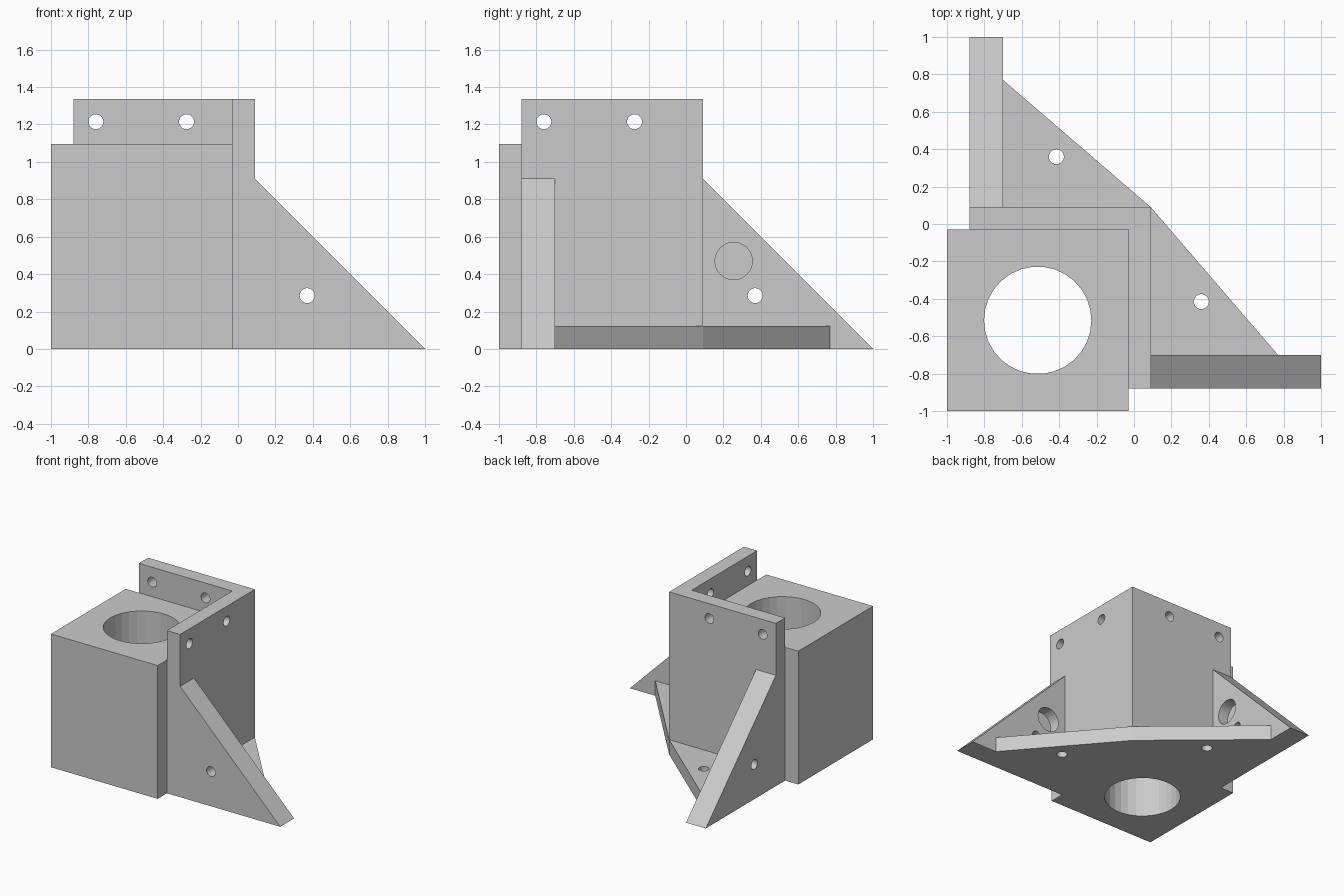
import bpy, bmesh, math
from mathutils import Vector

old = bpy.data.objects.get("Cube")
if old:
    bpy.data.objects.remove(old, do_unlink=True)

grey = bpy.data.materials.new("plain_grey")
grey.use_nodes = True
grey.diffuse_color = (0.6, 0.6, 0.6, 1)
grey.node_tree.nodes["Principled BSDF"].inputs["Base Color"].default_value = (0.6, 0.6, 0.6, 1)


# Orientations: profile (u, v) swept along w
def flat(u, v, w):
    return Vector((u, v, w))


def flat_swapped(u, v, w):
    return Vector((v, u, w))


def along_y(u, v, w):
    return Vector((u, w, v))


def along_x(u, v, w):
    return Vector((w, u, v))


def prism(name, profile, low, high, place):
    bm = bmesh.new()
    base = bm.faces.new([bm.verts.new(place(u, v, low)) for u, v in profile])
    swept = bmesh.ops.extrude_face_region(bm, geom=[base])["geom"]
    shift = place(0, 0, high) - place(0, 0, low)
    bmesh.ops.translate(bm, vec=shift,
                        verts=[g for g in swept if isinstance(g, bmesh.types.BMVert)])
    bmesh.ops.recalc_face_normals(bm, faces=bm.faces[:])
    mesh = bpy.data.meshes.new(name)
    bm.to_mesh(mesh)
    bm.free()
    mesh.materials.append(grey)
    obj = bpy.data.objects.new(name, mesh)
    bpy.context.collection.objects.link(obj)
    return obj


def circle(u, v, radius, sides=30):
    steps = [math.tau * i / sides for i in range(sides)]
    return [(u + radius * math.cos(a), v + radius * math.sin(a)) for a in steps]


def rect(u0, u1, v0, v1):
    return [(u0, v0), (u1, v0), (u1, v1), (u0, v1)]


def drill(obj, u, v, radius, low, high, place):
    cutter = prism("hole_cutter", circle(u, v, radius), low, high, place)
    cutter.hide_render = True
    mod = obj.modifiers.new("hole", "BOOLEAN")
    mod.operation = "DIFFERENCE"
    mod.solver = "EXACT"
    mod.object = cutter
    bpy.context.view_layer.objects.active = obj
    bpy.ops.object.modifier_apply(modifier=mod.name)
    bpy.data.objects.remove(cutter, do_unlink=True)


IN, OUT = -0.03, 0.09        # inner and outer faces of the corner walls
END = -0.88                  # free end of each wall
RIB = -0.70                  # inner face of each rib
BOLT = 0.04

# Block with a vertical bore
block = prism("bored_block", rect(-1, IN, -1, IN), 0, 1.095, flat)
drill(block, -0.515, -0.515, 0.287, -1, 2, flat)

# L-shaped corner wall with two bolt holes in each leg
wall = prism("corner_wall", [(END, IN), (IN, IN), (IN, END), (OUT, END), (OUT, OUT), (END, OUT)],
             0, 1.337, flat)
for place in (along_x, along_y):
    for u in (-0.76, -0.275):
        drill(wall, u, 1.215, BOLT, IN - 0.1, OUT + 0.1, place)

# Triangular ribs and floor gussets, one pair on each side of the corner
for side, upright, level in (("front", along_y, flat), ("back", along_x, flat_swapped)):
    rib = prism(side + "_rib", [(OUT, 0), (1, 0), (OUT, 0.91)], END, RIB, upright)
    drill(rib, 0.37, 0.285, BOLT, -1, -0.5, upright)
    drill(rib, 0.255, 0.47, 0.1, RIB - 0.09, RIB + 0.1, upright)

    gusset = prism(side + "_floor_gusset", [(OUT, RIB), (0.77, RIB), (OUT, OUT)], 0, 0.122, level)
    drill(gusset, 0.36, -0.415, BOLT, -0.1, 0.3, level)
